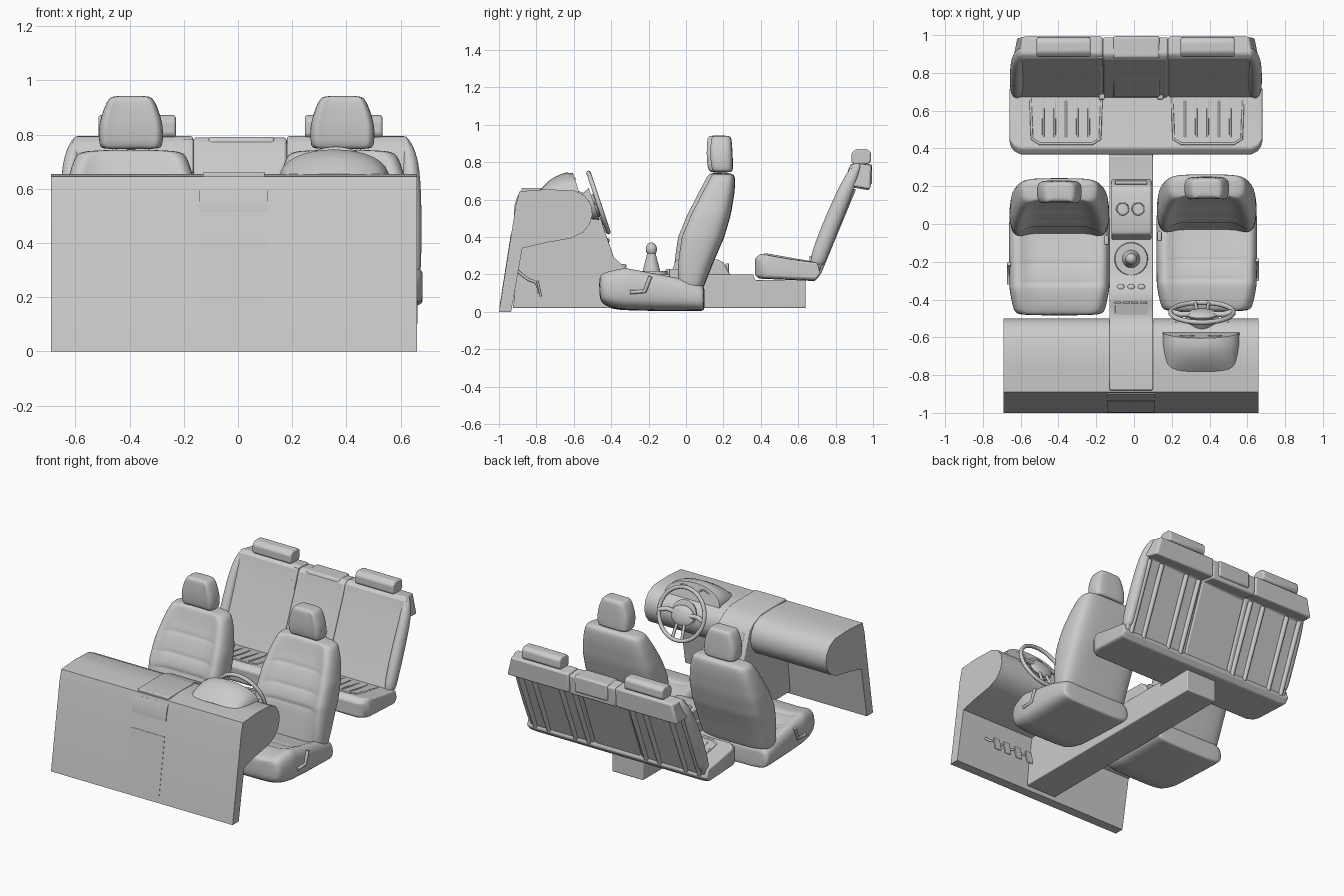
import bpy, bmesh, math
from mathutils import Matrix, Vector


def finish(name, bm, bevel=0, subsurf=0, segs=3):
    bmesh.ops.recalc_face_normals(bm, faces=bm.faces)
    me = bpy.data.meshes.new(name)
    bm.to_mesh(me)
    bm.free()
    ob = bpy.data.objects.new(name, me)
    bpy.context.collection.objects.link(ob)
    if bevel:
        m = ob.modifiers.new("bevel", 'BEVEL')
        m.width, m.segments, m.angle_limit = bevel, segs, math.radians(35)
    bpy.ops.object.select_all(action='DESELECT')
    bpy.context.view_layer.objects.active = ob
    ob.select_set(True)
    if subsurf:
        ob.modifiers.new("subsurf", 'SUBSURF').levels = subsurf
        ob.modifiers["subsurf"].render_levels = subsurf
        bpy.ops.object.shade_smooth()
    else:
        bpy.ops.object.shade_smooth_by_angle(angle=math.radians(32))
    return ob


def loft(name, rings, **kw):
    bm = bmesh.new()
    vs = [[bm.verts.new(p) for p in r] for r in rings]
    n = len(vs[0])
    for a, b in zip(vs, vs[1:]):
        for i in range(n):
            bm.faces.new((a[i], a[(i + 1) % n], b[(i + 1) % n], b[i]))
    bm.faces.new(vs[0])
    bm.faces.new(vs[-1])
    return finish(name, bm, **kw)


def prism(name, prof, x0, x1, bevel=0.0, **kw):
    """Side profile (y, z) extruded across x."""
    return loft(name, [[(x, y, z) for y, z in prof] for x in (x0, x1)], bevel=bevel, **kw)


def box(name, x0, x1, y0, y1, z0, z1, bevel=0.0):
    return prism(name, [(y0, z0), (y1, z0), (y1, z1), (y0, z1)], x0, x1, bevel)


def solid(name, mat, r1, r2, depth, segs=32):
    bm = bmesh.new()
    bmesh.ops.create_cone(bm, cap_ends=True, segments=segs, radius1=r1, radius2=r2, depth=depth, matrix=mat)
    return finish(name, bm)


def ball(name, mat):
    bm = bmesh.new()
    bmesh.ops.create_uvsphere(bm, u_segments=24, v_segments=14, radius=1, matrix=mat)
    return finish(name, bm)


def tube(name, pts, r, closed=False, smooth=False):
    cu = bpy.data.curves.new(name, 'CURVE')
    cu.dimensions, cu.bevel_depth, cu.bevel_resolution, cu.use_fill_caps = '3D', r, 2, True
    sp = cu.splines.new('NURBS' if smooth else 'POLY')
    sp.points.add(len(pts) - 1)
    for p, q in zip(sp.points, pts):
        p.co = (*q, 1)
    sp.use_cyclic_u = closed
    if smooth:
        sp.use_endpoint_u, sp.order_u = True, 3
    ob = bpy.data.objects.new(name, cu)
    bpy.context.collection.objects.link(ob)
    return ob


def ring(w, b, f, d):
    """Padded cross-section: back b, bolster face f, centre sunk by d."""
    s = 1 if f > b else -1
    t = f - b
    half = [(0.7 * w, b), (0.98 * w, b + 0.12 * t), (1.02 * w, b + 0.5 * t), (0.99 * w, f - 0.12 * t),
            (0.83 * w, f + 0.006 * s), (0.64 * w, f - s * d), (0.3 * w, f - s * d)]
    return [(0, b)] + half + [(0, f - s * d)] + [(-x, v) for x, v in reversed(half)]


def sections(keys, grooves):
    """Insert thin sunk seams between the key sections (pos, back, front, width, dip)."""
    out = list(keys)
    for g in grooves:
        for off, dip in ((-0.014, 0), (0, 0.007), (0.014, 0)):
            p = g + off
            a, b = next((a, b) for a, b in zip(keys, keys[1:]) if a[0] <= p <= b[0])
            t = (p - a[0]) / (b[0] - a[0])
            k = [u + (v - u) * t for u, v in zip(a, b)]
            k[4] += dip
            out.append(tuple(k))
    return sorted(out)


def front_seat(cx, dy, out):
    cushion = sections([(-0.475, 0.08, 0.185, 0.215, 0.0), (-0.455, 0.03, 0.21, 0.24, 0.005),
                        (-0.34, 0.01, 0.24, 0.262, 0.02), (-0.15, 0.005, 0.205, 0.265, 0.03),
                        (0.0, 0.005, 0.175, 0.265, 0.03), (0.08, 0.005, 0.14, 0.26, 0.0),
                        (0.09, 0.01, 0.125, 0.25, 0.0)], (-0.3, -0.2))
    loft("seat_cushion", [[(cx + x, y + dy, z) for x, z in ring(w, b, f, d)]
                          for y, b, f, w, d in cushion], subsurf=2)
    back = sections([(0.11, 0.07, -0.04, 0.235, 0.0), (0.13, 0.085, -0.055, 0.25, 0.01),
                     (0.25, 0.13, -0.06, 0.258, 0.035), (0.4, 0.195, -0.04, 0.262, 0.04),
                     (0.52, 0.23, 0.01, 0.255, 0.04), (0.64, 0.25, 0.075, 0.23, 0.03),
                     (0.72, 0.255, 0.12, 0.205, 0.01), (0.745, 0.24, 0.14, 0.18, 0.0)], (0.36, 0.46, 0.58))
    loft("seat_backrest", [[(cx + x, y + dy, z) for x, y in ring(w, b, f, d)]
                           for z, b, f, w, d in back], subsurf=2)
    head = [(0.745, 0.235, 0.145, 0.105), (0.758, 0.242, 0.13, 0.116), (0.83, 0.24, 0.122, 0.12),
            (0.9, 0.236, 0.125, 0.098), (0.935, 0.232, 0.128, 0.08), (0.943, 0.215, 0.145, 0.062)]
    loft("seat_headrest", [[(cx + x, y + dy, z) for x, y in ring(w, b, f, 0)]
                           for z, b, f, w in head], subsurf=2)
    for s in (-1, 1):
        tube("headrest_post", [(cx + s * 0.06, 0.19 + dy, z) for z in (0.7, 0.78)], 0.008)
    # recline lever outside, belt buckle inside
    x = cx + out * 0.267
    tube("seat_lever", [(x, -0.31 + dy, 0.105), (x, -0.23 + dy, 0.11), (x, -0.2 + dy, 0.19)], 0.011)
    x = cx - out * 0.25
    box("belt_buckle", x - 0.012, x + 0.012, -0.1 + dy, -0.05 + dy, 0.12, 0.23, 0.006)


front_seat(-0.395, -0.01, -1)
front_seat(0.385, 0.01, 1)

# dashboard with firewall, front panel and notch
prism("dashboard", [(-1, 0), (-0.91, 0.57), (-0.89, 0.645), (-0.75, 0.655), (-0.6, 0.65), (-0.54, 0.622),
                    (-0.508, 0.575), (-0.5, 0.52), (-0.515, 0.47), (-0.55, 0.425), (-0.62, 0.392),
                    (-0.75, 0.37), (-0.875, 0.34), (-0.935, 0)], -0.69, 0.66)
prism("front_panel", [(-0.997, 0.03), (-0.936, 0.42), (-0.92, 0.42), (-0.96, 0.03)], -0.143, 0.11)
prism("front_notch", [(-0.921, 0.515), (-0.917, 0.57), (-0.899, 0.625), (-0.85, 0.6)], -0.143, 0.11)

# centre stack and tunnel
prism("centre_console", [(-0.925, 0.02), (0.64, 0.02), (0.64, 0.17), (0.37, 0.17), (0.36, 0.2), (-0.25, 0.2),
                         (-0.32, 0.235), (-0.385, 0.29), (-0.43, 0.42), (-0.485, 0.59), (-0.53, 0.63),
                         (-0.62, 0.662), (-0.88, 0.662), (-0.885, 0.42)], -0.13, 0.1, 0.006)
prism("console_armrest", [(-0.09, 0.18), (-0.055, 0.275), (-0.03, 0.282), (0.17, 0.28), (0.2, 0.265),
                          (0.235, 0.2), (0.235, 0.18)], -0.12, 0.092, 0.01)
for x in (-0.06, 0.022):
    tube("cup_holder_rim", [(x + 0.032 * math.cos(a * math.pi / 12), 0.08 + 0.032 * math.sin(a * math.pi / 12), 0.281)
                            for a in range(24)], 0.003, True)
box("console_slot", -0.1, 0.07, 0.21, 0.23, 0.2, 0.26, 0.004)
prism("stack_screen", [(-0.44, 0.42), (-0.487, 0.57), (-0.479, 0.575), (-0.43, 0.425)], -0.1, 0.07, 0.003)

# gear selector
T = Matrix.Translation
solid("shifter_ring", T((-0.015, -0.185, 0.205)), 0.09, 0.085, 0.025)
solid("shifter_boot", T((-0.015, -0.185, 0.26)), 0.05, 0.022, 0.11)
ball("shifter_knob", T((-0.015, -0.185, 0.335)) @ Matrix.Diagonal((0.03, 0.03, 0.036, 1)))
for x in (-0.07, -0.015, 0.04):
    ball("console_dial", T((x, -0.335, 0.245)) @ Matrix.Diagonal((0.02, 0.018, 0.012, 1)))
for i in range(4):
    box("stack_button", -0.105 + i * 0.046, -0.07 + i * 0.046, -0.44, -0.41, 0.37, 0.392, 0.004)

# instrument hood, its rear edge curving forward in the middle
hood = []
for y, h, w, c in ((-0.78, 0.655, 0.185, 0), (-0.73, 0.705, 0.192, 0), (-0.68, 0.732, 0.198, 0),
                   (-0.63, 0.745, 0.205, 0.01), (-0.57, 0.742, 0.205, 0.035)):
    arc = [math.pi * i / 16 for i in range(17)]
    hood.append([(0.355 + w * math.cos(a), y - c * math.sin(a), 0.62 + (h - 0.62) * math.sin(a) ** 0.75) for a in arc])
loft("instrument_hood", hood)
for x in (0.28, 0.43):
    tube("gauge_rim", [(x + 0.045 * math.cos(a * math.pi / 10), -0.595, 0.67 + 0.045 * math.sin(a * math.pi / 10))
                       for a in range(20)], 0.005, True)

# steering wheel (local z points at the driver, local y points down)
W = T((0.36, -0.468, 0.585)) @ Matrix.Rotation(math.radians(-71.6), 4, 'X')
loc = lambda x, y, z=0: tuple(W @ Vector((x, y, z)))
tube("steering_rim", [loc(0.166 * math.cos(a * math.pi / 24), 0.166 * math.sin(a * math.pi / 24))
                      for a in range(48)], 0.013, True)
ball("steering_hub", W @ T((0, 0.012, -0.015)) @ Matrix.Diagonal((0.085, 0.065, 0.025, 1)))
for s in (-1, 1):
    tube("steering_spoke", [loc(s * 0.05, 0, -0.01), loc(s * 0.11, -0.005, -0.01), loc(s * 0.163, 0.01)], 0.015)
    tube("lower_spoke", [loc(s * 0.025, 0.04, -0.012), loc(s * 0.035, 0.162)], 0.01)
    tube("column_stalk", [loc(s * 0.03, 0, -0.06), loc(s * 0.14, -0.02, -0.05)], 0.007)
solid("steering_column", W @ T((0, 0, -0.075)), 0.045, 0.09, 0.1, 24)

# pedals
for x in (0.2, 0.29, 0.38, 0.46):
    tube("pedal_arm", [(x, -0.9, 0.22), (x, -0.85, 0.17), (x, -0.79, 0.16), (x, -0.785, 0.1)], 0.008, smooth=True)
    prism("pedal_pad", [(-0.80, 0.165), (-0.788, 0.17), (-0.77, 0.085), (-0.782, 0.08)], x - 0.025, x + 0.025, 0.004)

# rear bench cushion with rounded ends and stitched seat outlines
bench = [(0.37, 0.195), (0.39, 0.178), (0.69, 0.165), (0.72, 0.2), (0.7, 0.265),
         (0.55, 0.285), (0.4, 0.312), (0.368, 0.285)]
ends = ((0, 0.8), (0.008, 0.88), (0.025, 0.95), (0.06, 1))
spans = [(-0.66 + d, k) for d, k in ends] + [(0.68 - d, k) for d, k in reversed(ends)]
loft("bench_cushion", [[(x, 0.72 + (y - 0.72) * k, 0.235 + (z - 0.235) * k) for y, z in bench] for x, k in spans],
     bevel=0.012)
top = lambda y: 0.311 - (y - 0.4) * 0.175
for x0, x1 in ((-0.55, -0.17), (0.2, 0.58)):
    tube("seat_seam", [(x, y, top(y)) for x, y in ((x0, 0.7), (x0 + 0.01, 0.45), (x0 + 0.05, 0.425),
                                                   (x1 - 0.05, 0.425), (x1 - 0.01, 0.45), (x1, 0.7))], 0.007)
    for i in range(5):
        x = x0 + 0.07 + i * (x1 - x0 - 0.14) / 4
        tube("seat_rib", [(x, 0.46, top(0.46)), (x, 0.68, top(0.68))], 0.006)

# rear backrest: thin panels with a deeper top band, outer top corners cut in
band = [(0.665, 0.25), (0.69, 0.2), (0.71, 0.21), (0.885, 0.672), (0.985, 0.655), (0.992, 0.785),
        (0.9, 0.795), (0.875, 0.775), (0.855, 0.71)]
slope = lambda z, off=0: 0.668 + (z - 0.25) * 0.413 + off
for xin, xout in ((-0.165, -0.64), (0.18, 0.66)):
    s = 1 if xout > 0 else -1
    taper = lambda y, z: s * (max(0, z - 0.66) * 0.25 + max(0, y - 0.93) * 0.35)
    loft("bench_backrest", [[(xin, y, z) for y, z in band], [(xout - taper(y, z), y, z) for y, z in band]],
         bevel=0.014)
    x0, x1 = sorted((xin, xout))
    for i in range(4):
        x = x0 + 0.1 + i * (x1 - x0 - 0.2) / 3
        tube("backrest_rib", [(x, slope(z, 0.003), z) for z in (0.3, 0.62)], 0.006)
    tube("backrest_seam", [(x, slope(0.68, 0.003), 0.68) for x in (x0 + 0.06, x1 - 0.06)], 0.006)
    c = (x0 + x1) / 2 + (0.03 if x0 < 0 else -0.03)
    prism("bench_headrest", [(0.885, 0.8), (0.9, 0.787), (0.975, 0.79), (0.99, 0.805), (0.988, 0.855),
                             (0.965, 0.872), (0.91, 0.872), (0.885, 0.85)], c - 0.143, c + 0.143, 0.014)
    for x in (x0 + 0.04, x0 + 0.14, x1 - 0.14, x1 - 0.04):
        tube("back_frame_rib", [(x, slope(z, 0.056), z) for z in (0.21, 0.66)], 0.016)
prism("centre_backrest", [(y - 0.004, z - 0.005) for y, z in band], -0.165, 0.18, 0.012)
prism("centre_top_pad", [(0.85, 0.68), (0.995, 0.68), (0.995, 0.79), (0.88, 0.792)], -0.11, 0.135, 0.012)
prism("centre_armrest", [(0.668, 0.29), (0.84, 0.665), (0.86, 0.66), (0.7, 0.28)], -0.11, 0.135, 0.012)

# side bolsters and belts
for s, x in ((-1, -0.62), (1, 0.64)):
    rings = []
    for z, y, w, dx in ((0.24, 0.7, 0.03, 0), (0.3, 0.71, 0.04, 0), (0.5, 0.79, 0.042, 0), (0.68, 0.865, 0.036, 0),
                        (0.76, 0.9, 0.025, -0.015), (0.795, 0.92, 0.012, -0.03)):
        rings.append([(x + s * dx + w * math.cos(a * math.pi / 4), y + 1.3 * w * math.sin(a * math.pi / 4), z)
                      for a in range(8)])
    loft("side_bolster", rings, subsurf=2)
prism("rear_belt", [(0.835, 0.66), (0.88, 0.785), (0.9, 0.78), (0.86, 0.66)], -0.2, -0.165, 0.004)
for x in (-0.17, 0.14):
    box("rear_buckle", x - 0.015, x + 0.015, 0.66, 0.7, 0.24, 0.3, 0.005)
